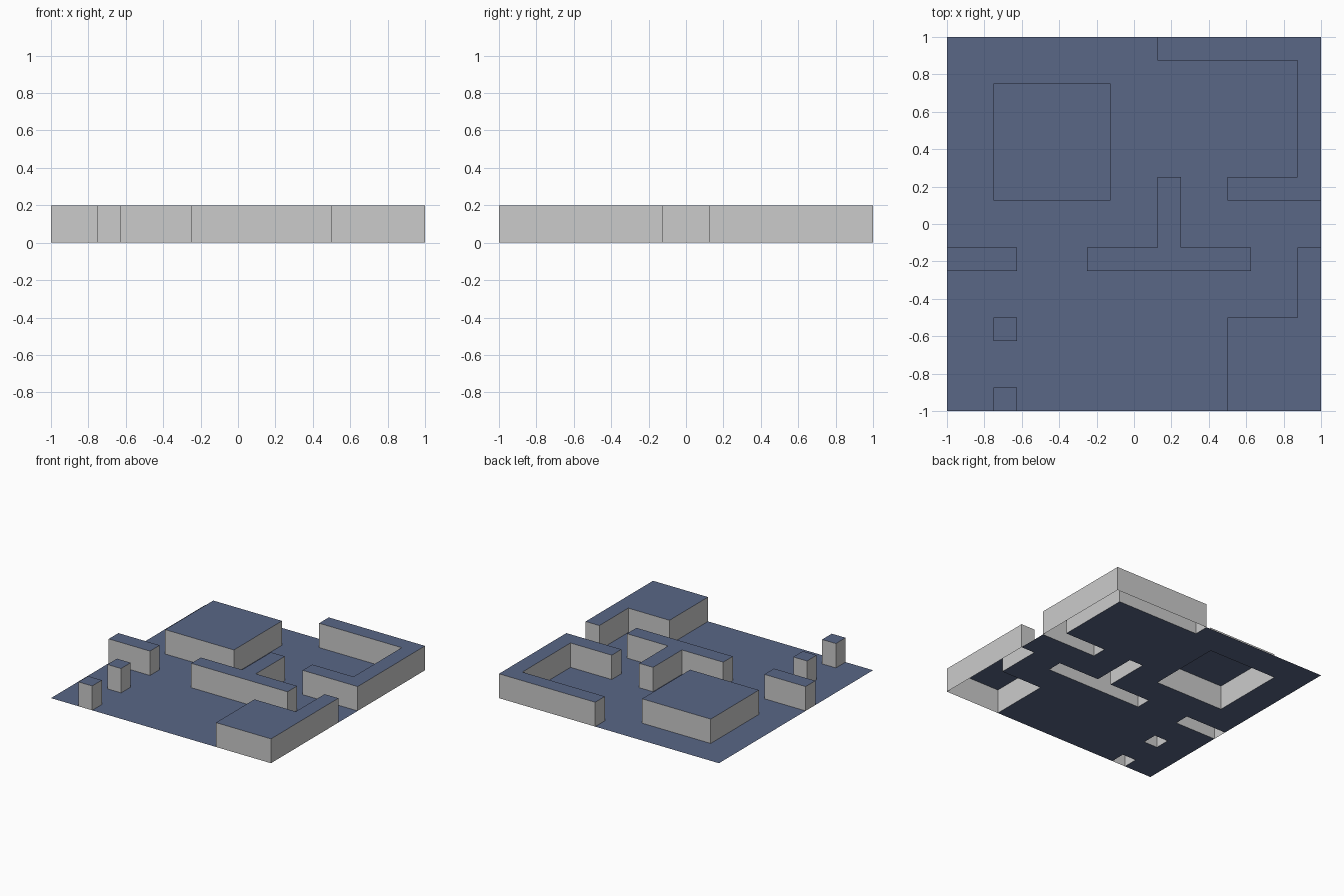
import bpy, bmesh

if "Cube" in bpy.data.objects:
    bpy.data.objects.remove(bpy.data.objects["Cube"])

N, CELL, HEIGHT = 16, 0.125, 0.2

# Raised areas in grid cells: x0, x1, y0, y1
RECTS = [
    (2, 7, 9, 14),                                        # large square block
    (9, 16, 15, 16), (15, 16, 9, 16), (12, 16, 9, 10),    # hooked corner wall
    (0, 3, 6, 7),                                         # short side wall
    (6, 13, 6, 7), (9, 10, 7, 10),                        # T-shaped wall
    (2, 3, 3, 4), (2, 3, 0, 1),                           # two pillars
    (12, 16, 0, 4), (15, 16, 4, 7),                       # front corner block
]
raised = {(i, j) for x0, x1, y0, y1 in RECTS
          for i in range(x0, x1) for j in range(y0, y1)}

blue = bpy.data.materials.new("blue")
blue.diffuse_color = (0.10, 0.135, 0.24, 1)
blue.use_nodes = True
blue.node_tree.nodes["Principled BSDF"].inputs["Base Color"].default_value = blue.diffuse_color


def build(name, quads, material=None):
    """Make one welded mesh from quads given in cell coordinates."""
    bm = bmesh.new()
    for quad in quads:
        bm.faces.new([bm.verts.new((x * CELL - 1, y * CELL - 1, z)) for x, y, z in quad])
    bmesh.ops.remove_doubles(bm, verts=bm.verts, dist=1e-4)
    mesh = bpy.data.meshes.new(name)
    bm.to_mesh(mesh)
    bm.free()
    if material:
        mesh.materials.append(material)
    bpy.context.collection.objects.link(bpy.data.objects.new(name, mesh))


def tile(i, j, z):
    return [(i, j, z), (i + 1, j, z), (i + 1, j + 1, z), (i, j + 1, z)]


cells = [(i, j) for i in range(N) for j in range(N)]

# Floor sheet, open beneath the raised areas
build("floor", [tile(i, j, 0) for i, j in cells if (i, j) not in raised], blue)

# Flat caps of the raised areas
build("wall_tops", [tile(i, j, HEIGHT) for i, j in cells if (i, j) in raised], blue)

# Vertical sides wherever a raised cell meets a low cell or the border
sides = []
for i, j in sorted(raised):
    corners = [(i, j), (i + 1, j), (i + 1, j + 1), (i, j + 1)]
    for k, (di, dj) in enumerate([(0, -1), (1, 0), (0, 1), (-1, 0)]):
        if (i + di, j + dj) not in raised:
            a, b = corners[k], corners[(k + 1) % 4]
            sides.append([(*a, 0), (*b, 0), (*b, HEIGHT), (*a, HEIGHT)])
build("walls", sides)
